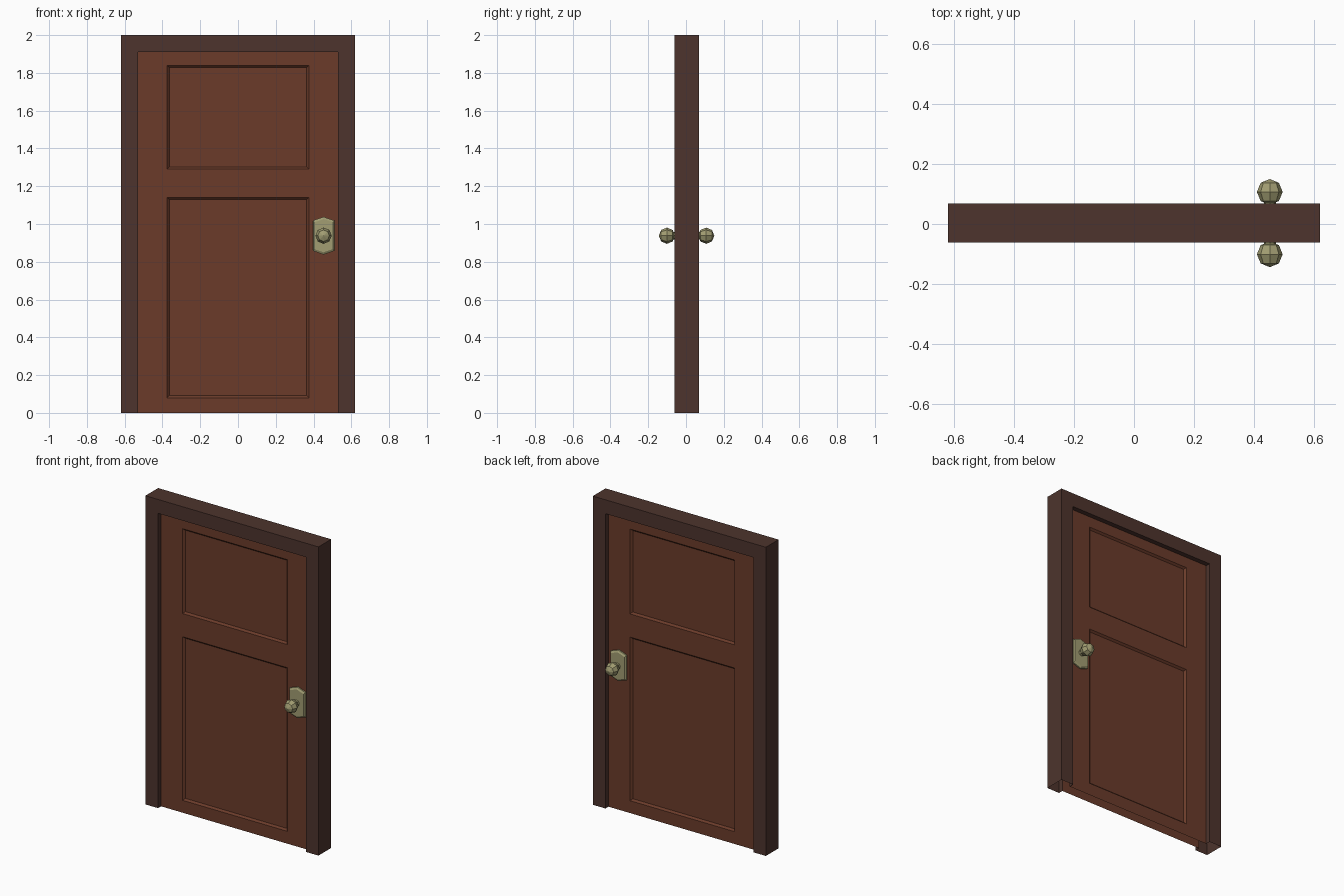
import bpy, bmesh, math
from mathutils import Matrix, Vector

if "Cube" in bpy.data.objects:
    bpy.data.objects.remove(bpy.data.objects["Cube"])

YC = 0.003            # mid-plane of the door
FRAME_Y, DOOR_Y = 0.065, 0.034


def material(name, color):
    m = bpy.data.materials.new(name)
    m.diffuse_color = (*color, 1)
    m.use_nodes = True
    m.node_tree.nodes["Principled BSDF"].inputs["Base Color"].default_value = m.diffuse_color
    return m


def finish(name, bm, mat):
    me = bpy.data.meshes.new(name)
    bm.to_mesh(me)
    bm.free()
    me.materials.append(mat)
    ob = bpy.data.objects.new(name, me)
    bpy.context.collection.objects.link(ob)
    return ob


frame_mat = material("dark_wood", (0.075, 0.034, 0.026))
door_mat = material("red_wood", (0.145, 0.044, 0.023))
brass_mat = material("brass", (0.36, 0.34, 0.17))

# door frame: U-shaped shell, open underneath and behind the door slab
bm = bmesh.new()
section = [(0.53, 1.91, -DOOR_Y), (0.53, 1.91, -FRAME_Y), (0.62, 2, -FRAME_Y),
           (0.62, 2, FRAME_Y), (0.53, 1.91, FRAME_Y), (0.53, 1.91, DOOR_Y)]
rows = [[bm.verts.new((x, y + YC, z)) for x, z in
         ((-w, 0), (-w, h), (w, h), (w, 0))] for w, h, y in section]
for a, b in zip(rows, rows[1:]):
    for i in range(3):
        bm.faces.new((a[i], a[i + 1], b[i + 1], b[i]))
bmesh.ops.recalc_face_normals(bm, faces=bm.faces)
finish("door_frame", bm, frame_mat)

# door leaves: one grid per side, with two sunken panels
xs = [-0.53, -0.375, 0.375, 0.53]
zs = [0, 0.08, 1.14, 1.29, 1.84, 1.91]
for side, label in ((-1, "front"), (1, "back")):
    bm = bmesh.new()
    grid = [[bm.verts.new((x, YC + side * DOOR_Y, z)) for x in xs] for z in zs]
    panels = []
    for j in range(len(zs) - 1):
        for i in range(len(xs) - 1):
            loop = [grid[j][i], grid[j][i + 1], grid[j + 1][i + 1], grid[j + 1][i]]
            f = bm.faces.new(loop if side < 0 else loop[::-1])
            if i == 1 and j in (1, 3):
                panels.append(f)
    bm.normal_update()
    bmesh.ops.inset_individual(bm, faces=panels, thickness=0.016, depth=-0.012)
    finish(label + "_door_face", bm, door_mat)

    # lock plate: six-sided with a chamfered front
    hexagon = [(0, -0.1), (0.057, -0.08), (0.057, 0.08),
               (0, 0.1), (-0.057, 0.08), (-0.057, -0.08)]
    cx, cz = 0.453, 0.938
    bm = bmesh.new()
    rings = [[bm.verts.new((cx + x * s, YC + side * y, cz + z * s)) for x, z in hexagon]
             for s, y in ((1, DOOR_Y), (1, 0.043), (0.88, 0.05))]
    for a, b in zip(rings, rings[1:]):
        for i in range(6):
            k = (i + 1) % 6
            bm.faces.new((a[i], a[k], b[k], b[i]))
    bm.faces.new(rings[-1])
    bm.faces.new(rings[0])
    bmesh.ops.recalc_face_normals(bm, faces=bm.faces)
    finish(label + "_lock_plate", bm, brass_mat)

    # knob: faceted eight-sided ball on a short stem
    bm = bmesh.new()
    turn = Matrix.Rotation(math.pi / 2, 4, 'X')
    bmesh.ops.create_uvsphere(
        bm, u_segments=8, v_segments=4, radius=0.043,
        matrix=Matrix.Translation((cx, YC + side * 0.104, cz)) @ turn)
    bmesh.ops.create_cone(
        bm, segments=8, radius1=0.02, radius2=0.02, depth=0.035,
        matrix=Matrix.Translation((cx, YC + side * 0.062, cz)) @ turn)
    finish(label + "_knob", bm, brass_mat)
